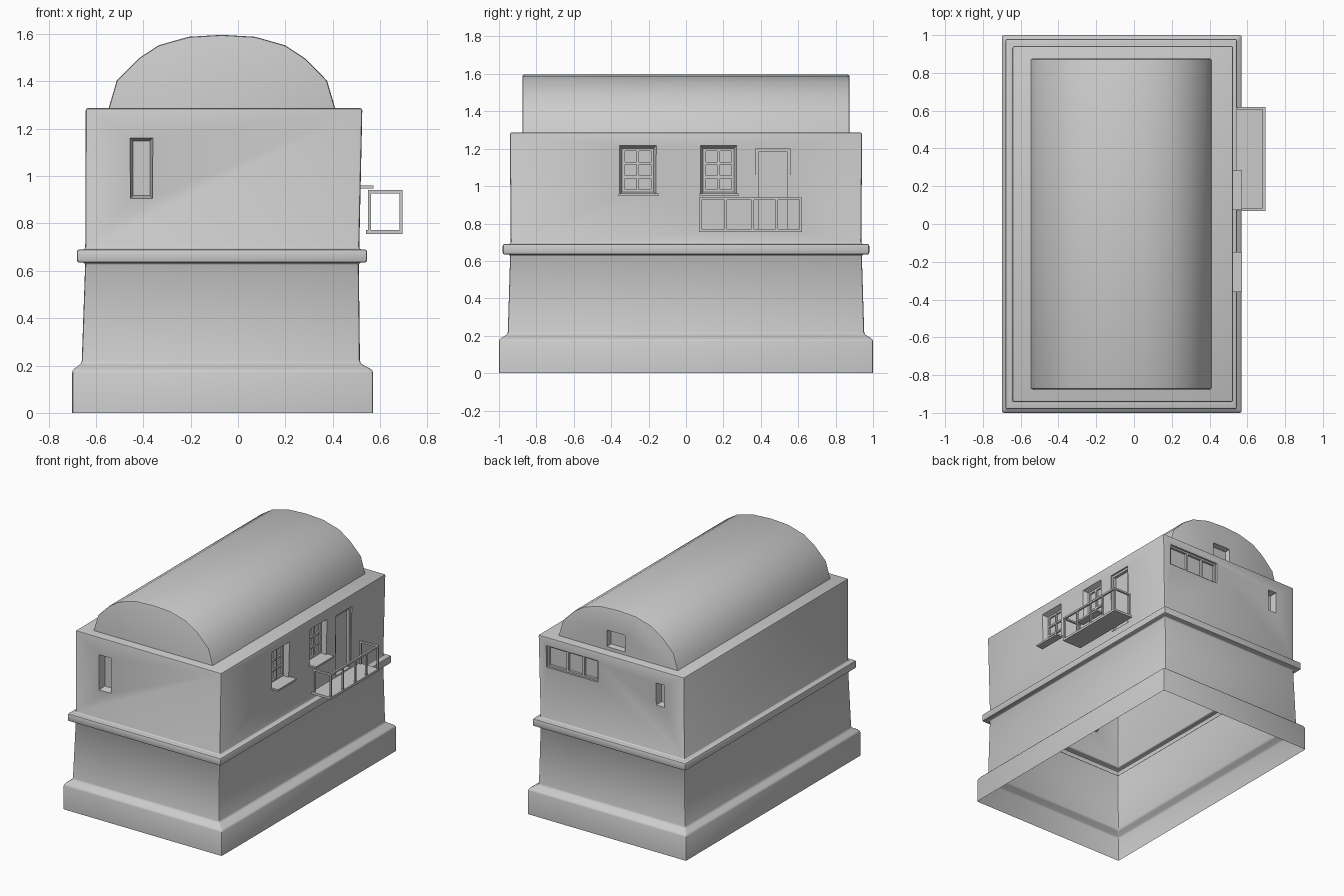
import bpy, bmesh, math
from mathutils import Vector

if "Cube" in bpy.data.objects:
    bpy.data.objects.remove(bpy.data.objects["Cube"])


def finish(bm, name, smooth=False):
    bmesh.ops.recalc_face_normals(bm, faces=bm.faces)
    me = bpy.data.meshes.new(name)
    bm.to_mesh(me)
    bm.free()
    ob = bpy.data.objects.new(name, me)
    bpy.context.collection.objects.link(ob)
    if smooth:
        select(ob)
        bpy.ops.object.shade_smooth_by_angle(angle=math.radians(35))
    return ob


def select(ob):
    bpy.ops.object.select_all(action='DESELECT')
    ob.select_set(True)
    bpy.context.view_layer.objects.active = ob


def place(axis, wall, sign, u, d, z):
    """Point on a wall: u along it, d outward, z up."""
    return Vector((wall + sign * d, u, z)) if axis == 'x' else Vector((u, wall + sign * d, z))


def hexa(bm, a, b):
    """Solid between two matching quads."""
    va, vb = [bm.verts.new(p) for p in a], [bm.verts.new(p) for p in b]
    bm.faces.new(va)
    bm.faces.new(vb[::-1])
    for i in range(4):
        j = (i + 1) % 4
        bm.faces.new((va[i], vb[i], vb[j], va[j]))


def rect(w, u0, u1, z0, z1, d, s=0):
    return [place(*w, u, d, z) for u, z in
            ((u0 + s, z0 + s), (u1 - s, z0 + s), (u1 - s, z1 - s), (u0 + s, z1 - s))]


def wall_box(bm, w, u0, u1, z0, z1, d0, d1):
    hexa(bm, rect(w, u0, u1, z0, z1, d0), rect(w, u0, u1, z0, z1, d1))


def pocket(bm, w, u0, u1, z0, z1, depth, splay=0):
    out = 0.03
    hexa(bm, rect(w, u0, u1, z0, z1, out, -splay * out / depth),
         rect(w, u0, u1, z0, z1, -depth, splay))


def carve(ob, bm):
    """Cut the pockets, then drop the underside so the shell is open."""
    cutter = finish(bm, "cutter")
    cutter.hide_render = True
    mod = ob.modifiers.new("openings", 'BOOLEAN')
    mod.operation, mod.solver, mod.object = 'DIFFERENCE', 'EXACT', cutter
    select(ob)
    bpy.ops.object.modifier_apply(modifier=mod.name)
    bpy.data.objects.remove(cutter)
    b = bmesh.new()
    b.from_mesh(ob.data)
    low = min(v.co.z for v in b.verts)
    bmesh.ops.delete(b, geom=[f for f in b.faces if all(v.co.z < low + 1e-4 for v in f.verts)],
                     context='FACES')
    b.to_mesh(ob.data)
    b.free()
    select(ob)
    bpy.ops.object.shade_smooth_by_angle(angle=math.radians(35))


def soften(bm, offset, low):
    sharp = [e for e in bm.edges if len(e.link_faces) == 2 and e.calc_face_angle() > 0.6
             and max(v.co.z for v in e.verts) > low + 1e-4]
    bmesh.ops.bevel(bm, geom=sharp, offset=offset, segments=2, profile=0.5,
                    affect='EDGES', clamp_overlap=True)


RIGHT, FRONT, BACK = ('x', 0.52, 1), ('y', -0.94, -1), ('y', 0.94, 1)
ROOF_END = ('y', 0.875, 1)

# Building shell: plinth, tapered storey, string band, upper storey
rings = [(-.70, .57, 1.0, 0), (-.70, .57, 1.0, .18), (-.66, .515, .953, .21),
         (-.645, .51, .94, .635), (-.68, .545, .98, .635), (-.68, .545, .98, .69),
         (-.645, .512, .937, .69), (-.643, .525, .942, 1.287)]
bm = bmesh.new()
loops = [[bm.verts.new(p) for p in ((a, -y, z), (b, -y, z), (b, y, z), (a, y, z))]
         for a, b, y, z in rings]
for lo, hi in zip(loops, loops[1:]):
    for i in range(4):
        j = (i + 1) % 4
        bm.faces.new((lo[i], lo[j], hi[j], hi[i]))
bm.faces.new(loops[0][::-1])
bm.faces.new(loops[-1])
bmesh.ops.recalc_face_normals(bm, faces=bm.faces)
soften(bm, 0.01, 0)
shell = finish(bm, "building_shell")

# Window and door recesses
SIDE_WINDOWS = ((-.355, -.16), (.078, .27))
cut = bmesh.new()
for u0, u1 in SIDE_WINDOWS:
    pocket(cut, RIGHT, u0, u1, .955, 1.215, .045, .018)
pocket(cut, RIGHT, .375, .555, .76, 1.2, .03)
pocket(cut, FRONT, -.455, -.36, .905, 1.16, .05, .012)
pocket(cut, BACK, -.486, -.42, 1.03, 1.19, .05, .008)
pocket(cut, BACK, .045, .46, 1.07, 1.225, .03)
carve(shell, cut)

# Barrel vault roof
half = [(.48, 1.28), (.444, 1.403), (.351, 1.497), (.267, 1.552), (.14, 1.588)]
profile = half + [(0, 1.596)] + [(-x, z) for x, z in reversed(half)]
bm = bmesh.new()
ends = [[bm.verts.new((x - .068, y, z)) for x, z in profile] for y in (-.875, .875)]
bm.faces.new(ends[0])
bm.faces.new(ends[1][::-1])
for i in range(len(profile)):
    j = (i + 1) % len(profile)
    bm.faces.new((ends[0][i], ends[1][i], ends[1][j], ends[0][j]))
bmesh.ops.recalc_face_normals(bm, faces=bm.faces)
soften(bm, 0.01, 1.28)
roof = finish(bm, "vault_roof")
cut = bmesh.new()
pocket(cut, ROOF_END, -.125, .02, 1.31, 1.43, .04, .006)
carve(roof, cut)

# Side window glazing bars and sills
for n, (u0, u1) in enumerate(SIDE_WINDOWS, 1):
    a, b, lo, hi = u0 + .014, u1 - .014, .969, 1.201
    bm = bmesh.new()
    t = .007
    for u in (a + t, (a + b) / 2, b - t):
        wall_box(bm, RIGHT, u - t, u + t, lo, hi, -.046, -.032)
    for k in range(4):
        z = lo + t + (hi - lo - 2 * t) * k / 3
        wall_box(bm, RIGHT, a, b, z - t, z + t, -.046, -.033)
    finish(bm, f"side_window_bars_{n}")
    bm = bmesh.new()
    wall_box(bm, RIGHT, u0 - .005, u1 + .012, .947, .96, -.044, .053)
    finish(bm, f"window_sill_{n}")

# Rear wide window frame
bm = bmesh.new()
for u in (.052, .17, .3, .453):
    wall_box(bm, BACK, u - .007, u + .007, 1.07, 1.225, -.031, -.012)
for z in (1.076, 1.219):
    wall_box(bm, BACK, .045, .46, z - .006, z + .006, -.031, -.013)
finish(bm, "rear_window_frame")

# Balcony door frame
bm = bmesh.new()
for u in (.383, .547):
    wall_box(bm, RIGHT, u - .008, u + .008, .765, 1.2, -.031, -.008)
wall_box(bm, RIGHT, .375, .555, 1.184, 1.2, -.031, -.009)
finish(bm, "door_frame")

# Balcony slab and railing (distances measured out from the wall)
bm = bmesh.new()
wall_box(bm, RIGHT, .07, .62, .755, .772, .02, .175)
finish(bm, "balcony_slab")
bm = bmesh.new()
for u in (.077, .213, .357, .485, .613):
    wall_box(bm, RIGHT, u - .006, u + .006, .77, .93, .162, .174)
for u in (.077, .613):
    wall_box(bm, RIGHT, u - .006, u + .006, .77, .93, .029, .041)
    wall_box(bm, RIGHT, u - .007, u + .007, .927, .94, .028, .175)
wall_box(bm, RIGHT, .07, .62, .927, .94, .161, .175)
finish(bm, "balcony_railing")
